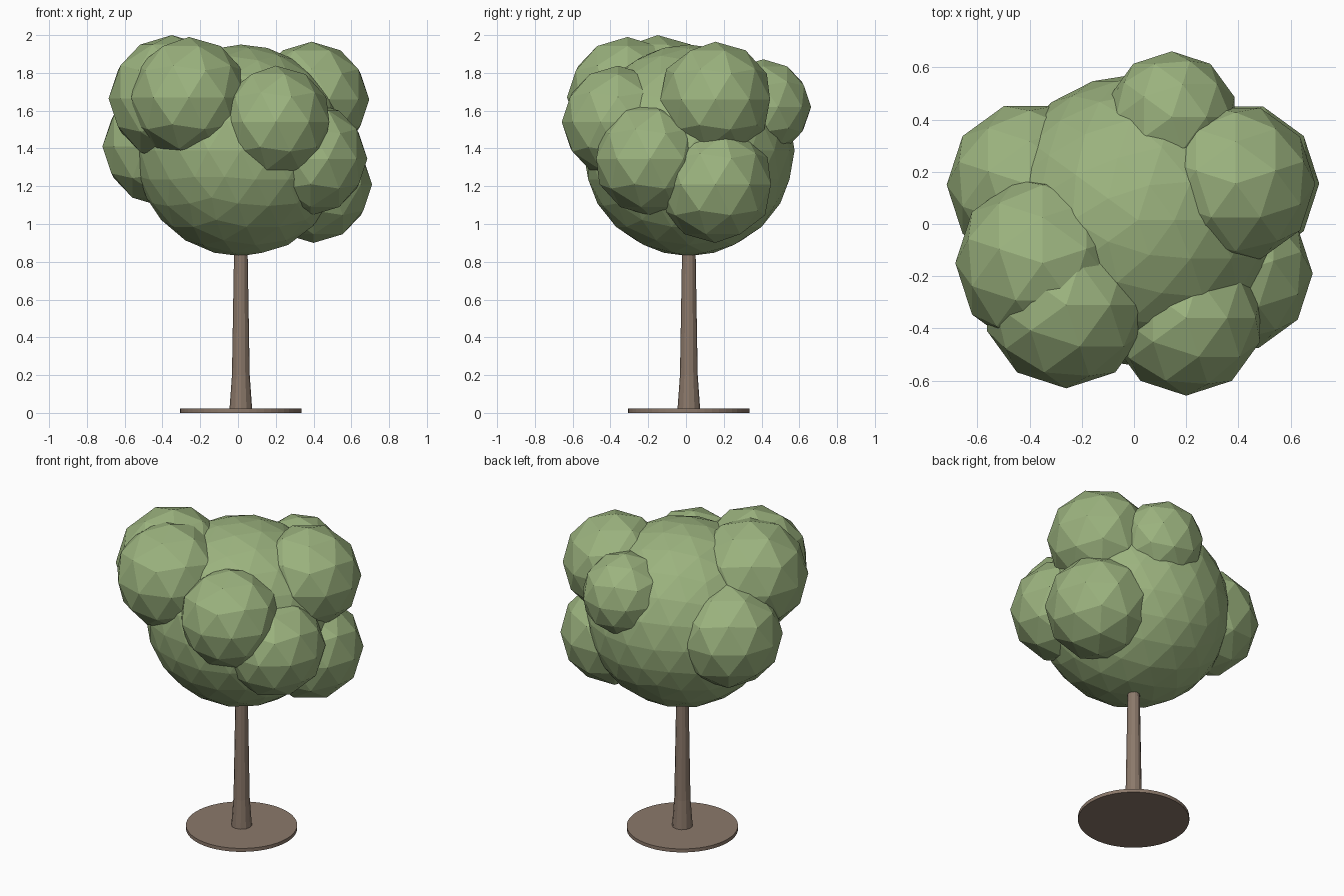
import bpy, bmesh, math
from mathutils import Matrix

if "Cube" in bpy.data.objects:
    bpy.data.objects.remove(bpy.data.objects["Cube"])


def material(name, rgb):
    m = bpy.data.materials.new(name)
    m.diffuse_color = (*rgb, 1.0)
    m.use_nodes = True
    m.node_tree.nodes["Principled BSDF"].inputs["Base Color"].default_value = m.diffuse_color
    return m


leaf_green = material("leaf_green", (0.33, 0.45, 0.21))
bark_brown = material("bark_brown", (0.26, 0.19, 0.145))


def add_object(name, bm, mat):
    mesh = bpy.data.meshes.new(name)
    bm.to_mesh(mesh)
    bm.free()
    mesh.materials.append(mat)
    obj = bpy.data.objects.new(name, mesh)
    bpy.context.collection.objects.link(obj)
    return obj


def leaf_ball(name, x, y, z, radius, turn=0, detail=2):
    bm = bmesh.new()
    place = Matrix.Translation((x, y, z)) @ Matrix.Rotation(math.radians(turn), 4, "Z")
    bmesh.ops.create_icosphere(bm, subdivisions=detail, radius=radius, matrix=place)
    return add_object(name, bm, leaf_green)


def turned(name, profile, sides, x, y, mat):
    """Stack rings of (radius, height) and close both ends."""
    bm = bmesh.new()
    rings = []
    for r, z in profile:
        rings.append([bm.verts.new((x + r * math.cos(math.tau * i / sides),
                                    y + r * math.sin(math.tau * i / sides), z))
                      for i in range(sides)])
    for a, b in zip(rings, rings[1:]):
        for i in range(sides):
            j = (i + 1) % sides
            bm.faces.new((a[i], a[j], b[j], b[i]))
    bm.faces.new(rings[0][::-1])
    bm.faces.new(rings[-1])
    return add_object(name, bm, mat)


AXIS = 0.015  # trunk axis in x and y

# Base disc and tapered trunk with flared foot
turned("base_disc", [(0.322, 0.0), (0.322, 0.022)], 48, AXIS, AXIS, bark_brown)
turned("trunk", [(0.06, 0.02), (0.047, 0.2), (0.036, 0.85), (0.034, 1.0)],
       12, AXIS, AXIS, bark_brown)

# Main crown
leaf_ball("crown", AXIS, AXIS, 1.39, 0.56, detail=3)

# Leaf clusters around the crown: name, x, y, z, radius, turn
clusters = [
    ("front_left_cluster", -0.26, -0.31, 1.67, 0.32, 0),
    ("left_upper_cluster", -0.35, -0.15, 1.665, 0.335, 90),
    ("front_right_cluster", 0.20, -0.36, 1.54, 0.298, 0),
    ("right_front_cluster", 0.385, -0.19, 1.345, 0.30, 90),
    ("right_low_cluster", 0.40, 0.155, 1.21, 0.31, 90),
    ("right_upper_cluster", 0.39, 0.155, 1.66, 0.305, 90),
    ("back_cluster", 0.145, 0.41, 1.62, 0.252, 0),
    ("left_back_cluster", -0.40, 0.15, 1.41, 0.318, 90),
]
for c in clusters:
    leaf_ball(*c)
